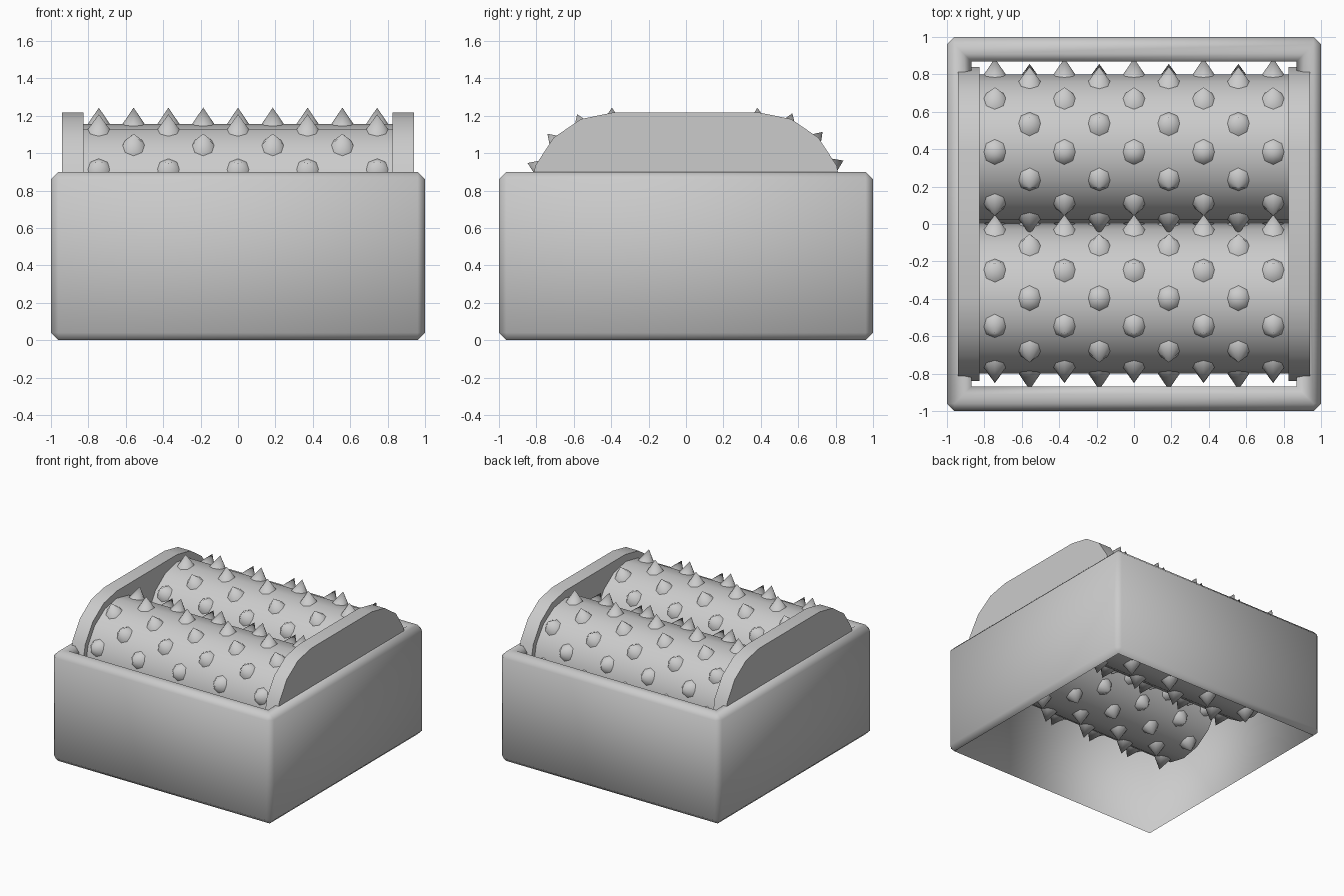
import bpy, bmesh, math
from mathutils import Matrix, Vector

cube = bpy.data.objects.get("Cube")
if cube:
    bpy.data.objects.remove(cube, do_unlink=True)

grey = bpy.data.materials.new("plain_grey")
grey.use_nodes = True
colour = (0.6, 0.6, 0.6, 1)
grey.diffuse_color = colour
grey.node_tree.nodes["Principled BSDF"].inputs["Base Color"].default_value = colour


def make_object(name, bm, angle):
    bmesh.ops.remove_doubles(bm, verts=bm.verts, dist=0.0005)
    bmesh.ops.recalc_face_normals(bm, faces=bm.faces)
    mesh = bpy.data.meshes.new(name)
    bm.to_mesh(mesh)
    bm.free()
    mesh.materials.append(grey)
    obj = bpy.data.objects.new(name, mesh)
    bpy.context.collection.objects.link(obj)
    bpy.ops.object.select_all(action='DESELECT')
    obj.select_set(True)
    bpy.context.view_layer.objects.active = obj
    bpy.ops.object.shade_smooth_by_angle(angle=math.radians(angle))
    return obj


# Housing: square ring, open at top and bottom, with chamfered edges
def square_ring(bm, r, z, cut):
    a = r - cut
    corners = [(r, a), (a, r), (-a, r), (-r, a), (-r, -a), (-a, -r), (a, -r), (r, -a)]
    return [bm.verts.new((x, y, z)) for x, y in corners]


bm = bmesh.new()
profile = [(0.96, 0, 0), (1, 0.04, 0.04), (1, 0.86, 0.04), (0.96, 0.9, 0),
           (0.91, 0.9, 0), (0.87, 0.86, 0)]
rings = [square_ring(bm, *p) for p in profile]
for i, ring in enumerate(rings):
    nxt = rings[(i + 1) % len(rings)]
    for j in range(8):
        k = (j + 1) % 8
        bm.faces.new((ring[j], ring[k], nxt[k], nxt[j]))
make_object("housing", bm, 100)


# Rollers: sixteen-sided drums with staggered rows of spikes
AXIS_Z, RADIUS, HALF = 0.757, 0.4, 0.828


def roller(name, y, turn, first_row):
    bm = bmesh.new()
    bmesh.ops.create_cone(bm, cap_ends=True, segments=16, radius1=RADIUS, radius2=RADIUS,
                          depth=2 * HALF, matrix=Matrix.Rotation(math.pi / 2, 4, 'Y'))
    for row in range(16):
        tilt = Matrix.Rotation(row * math.tau / 16, 4, 'X')
        count = 5 if (row + first_row) % 2 == 0 else 4
        for i in range(count):
            x = (i - (count - 1) / 2) * 0.372
            place = tilt @ Matrix.Translation((x, 0, 0.433))
            bmesh.ops.create_cone(bm, cap_ends=True, segments=8, radius1=0.072, radius2=0,
                                  depth=0.106, matrix=place)
    # A positive turn leans the top row towards the back
    bm.transform(Matrix.Translation((0, y, AXIS_Z)) @ Matrix.Rotation(-math.radians(turn), 4, 'X'))
    make_object(name, bm, 50)


roller("front_roller", -0.4, 0.5, 1)
roller("back_roller", 0.4, -2.2, 0)


# End plates: flat-topped arches that hold the roller ends
arc = [math.radians(22.5 * i) for i in range(5)]
half = [(0.39 + 0.45 * math.cos(a), AXIS_Z + 0.46 * math.sin(a)) for a in arc]
outline = half + [(-y, z) for y, z in reversed(half)]
for name, side in (("left_end_plate", 1), ("right_end_plate", -1)):
    bm = bmesh.new()
    face = bm.faces.new([bm.verts.new((side * 0.825, y, z)) for y, z in outline])
    out = bmesh.ops.extrude_face_region(bm, geom=[face])
    moved = [v for v in out["geom"] if isinstance(v, bmesh.types.BMVert)]
    bmesh.ops.translate(bm, verts=moved, vec=Vector((side * 0.115, 0, 0)))
    make_object(name, bm, 30)
